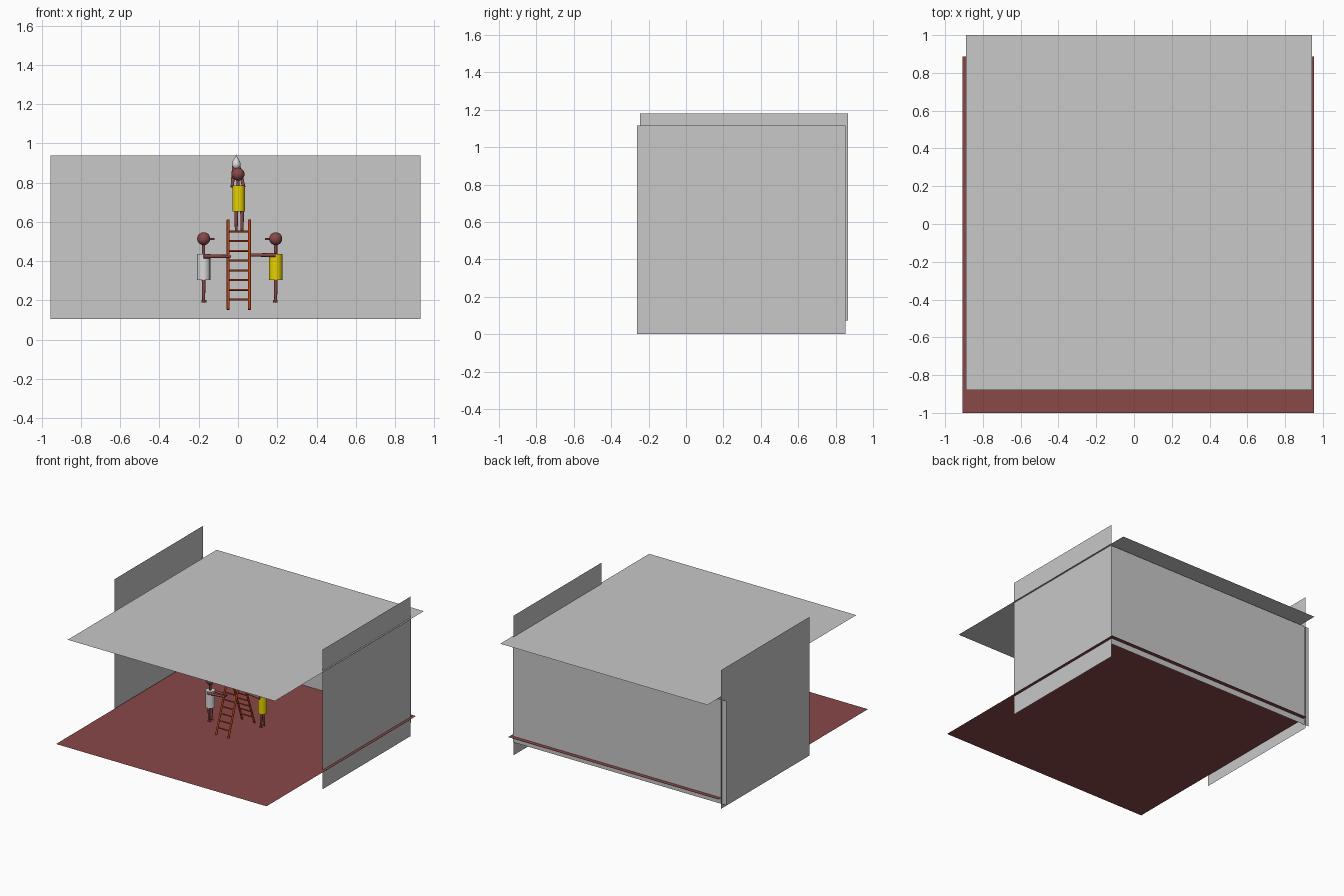
import bpy, math
from mathutils import Vector

if "Cube" in bpy.data.objects:
    bpy.data.objects.remove(bpy.data.objects["Cube"])


def mat(name, rgb):
    m = bpy.data.materials.new(name)
    m.diffuse_color = (*rgb, 1)
    m.use_nodes = True
    m.node_tree.nodes["Principled BSDF"].inputs["Base Color"].default_value = m.diffuse_color
    return m


GREY = mat("wall_grey", (0.58, 0.58, 0.58))
BROWN = mat("red_brown", (0.25, 0.065, 0.065))
RUST = mat("ladder_orange", (0.47, 0.055, 0.008))
YELLOW = mat("yellow", (0.88, 0.70, 0.0))
WHITE = mat("white", (0.70, 0.70, 0.70))


def mesh(name, verts, faces, m):
    me = bpy.data.meshes.new(name)
    me.from_pydata(verts, [], faces)
    me.materials.append(m)
    ob = bpy.data.objects.new(name, me)
    bpy.context.collection.objects.link(ob)
    return ob


def finish(name, m):
    ob = bpy.context.object
    ob.name = name
    ob.data.materials.append(m)
    bpy.ops.object.shade_smooth_by_angle(angle=math.radians(40))
    return ob


def rod(name, a, b, r, m, r2=None):
    """Tapered round bar from a to b."""
    a, b = Vector(a), Vector(b)
    d = b - a
    bpy.ops.mesh.primitive_cone_add(vertices=16, radius1=r, radius2=r if r2 is None else r2,
                                    depth=d.length, location=(a + b) / 2,
                                    rotation=d.to_track_quat('Z', 'Y').to_euler())
    return finish(name, m)


def ball(name, c, r, m):
    bpy.ops.mesh.primitive_uv_sphere_add(segments=24, ring_count=14, radius=r, location=c)
    return finish(name, m)


# Room: thin single-sheet panels
def flat(name, x0, x1, y0, y1, z, m):
    mesh(name, [(x0, y0, z), (x1, y0, z), (x1, y1, z), (x0, y1, z)], [(0, 1, 2, 3)], m)


def side(name, x, y0, y1, z0, z1):
    mesh(name, [(x, y0, z0), (x, y1, z0), (x, y1, z1), (x, y0, z1)], [(0, 1, 2, 3)], GREY)


FLOOR = 0.153
flat("floor", -0.908, 0.952, -1.0, 0.886, FLOOR, BROWN)
flat("ceiling", -0.889, 0.942, -0.88, 1.0, 0.945, GREY)
side("left_wall", -0.917, -0.247, 0.865, 0.072, 1.18)
side("right_wall", 0.929, -0.262, 0.852, 0.0, 1.115)
mesh("back_wall", [(-0.955, 0.853, 0.105), (0.93, 0.853, 0.105),
                   (0.93, 0.853, 0.938), (-0.955, 0.853, 0.938)], [(0, 1, 2, 3)], GREY)

# Step ladder: two leaning frames meeting near the top
XL, XR, APEX = -0.05, 0.058, -0.04


def ladder_y(s, z):
    return APEX + s * 0.165 * (0.61 - z) / 0.457


for s, label in ((-1, "front"), (1, "rear")):
    for x in (XL, XR):
        rod(f"{label}_ladder_rail", (x, ladder_y(s, FLOOR), FLOOR), (x, ladder_y(s, 0.61), 0.61), 0.0075, RUST)
    for i in range(8):
        z = 0.204 + 0.0497 * i
        rod(f"{label}_ladder_rung", (XL, ladder_y(s, z), z), (XR, ladder_y(s, z), z), 0.005, RUST)


# Helpers standing at each side, facing the ladder
def helper(label, x, y, f, reach, z_arm, shirt):
    rod(f"{label}_torso", (x, y, 0.303), (x, y, 0.437), 0.034, shirt)
    rod(f"{label}_neck", (x, y, 0.43), (x, y, 0.49), 0.008, BROWN)
    ball(f"{label}_head", (x, y, 0.514), 0.033, BROWN)
    rod(f"{label}_nose", (x + f * 0.028, y, 0.512), (x + f * 0.054, y, 0.512), 0.005, BROWN)
    for s in (-1, 1):
        ly = y + s * 0.017
        rod(f"{label}_leg", (x, ly, 0.31), (x, ly, 0.192), 0.010, BROWN, 0.007)
        rod(f"{label}_foot", (x - f * 0.01, ly, 0.195), (x + f * 0.014, ly, 0.195), 0.006, BROWN)
        rod(f"{label}_arm", (x, y + s * 0.034, z_arm), (reach, y + s * 0.012, z_arm), 0.010, BROWN, 0.008)


helper("left_helper", -0.175, -0.10, 1, -0.038, 0.424, WHITE)
helper("right_helper", 0.192, 0.035, -1, 0.058, 0.431, YELLOW)

# Climber on top of the ladder, reaching up to the bulb
cy = APEX
rod("climber_torso", (0.003, cy, 0.652), (0.003, cy, 0.785), 0.032, YELLOW)
rod("climber_neck", (0.001, cy, 0.78), (0, cy, 0.82), 0.008, BROWN)
ball("climber_head", (0, cy, 0.843), 0.033, BROWN)
rod("climber_nose", (0, cy + 0.028, 0.843), (0, cy + 0.054, 0.843), 0.005, BROWN)
for s in (-1, 1):
    lx = 0.006 + s * 0.015
    rod("climber_leg", (lx, cy, 0.66), (lx, cy, 0.553), 0.010, BROWN, 0.007)
    rod("climber_foot", (lx, cy - 0.01, 0.556), (lx, cy + 0.016, 0.556), 0.006, BROWN)
    rod("climber_arm", (s * 0.029, cy, 0.778), (-0.009 + s * 0.014, cy + 0.05, 0.885), 0.009, BROWN, 0.007)

# Teardrop bulb hanging under the ceiling
prof = [(0, 0.868), (0.012, 0.871), (0.021, 0.882), (0.023, 0.895),
        (0.018, 0.909), (0.010, 0.922), (0.004, 0.932), (0, 0.944)]
N = 20
verts = [(-0.009 + r * math.cos(2 * math.pi * k / N), cy + 0.05 + r * math.sin(2 * math.pi * k / N), z)
         for r, z in prof for k in range(N)]
faces = [(i * N + k, i * N + (k + 1) % N, (i + 1) * N + (k + 1) % N, (i + 1) * N + k)
         for i in range(len(prof) - 1) for k in range(N)]
bulb = mesh("light_bulb", verts, faces, WHITE)
for p in bulb.data.polygons:
    p.use_smooth = True
